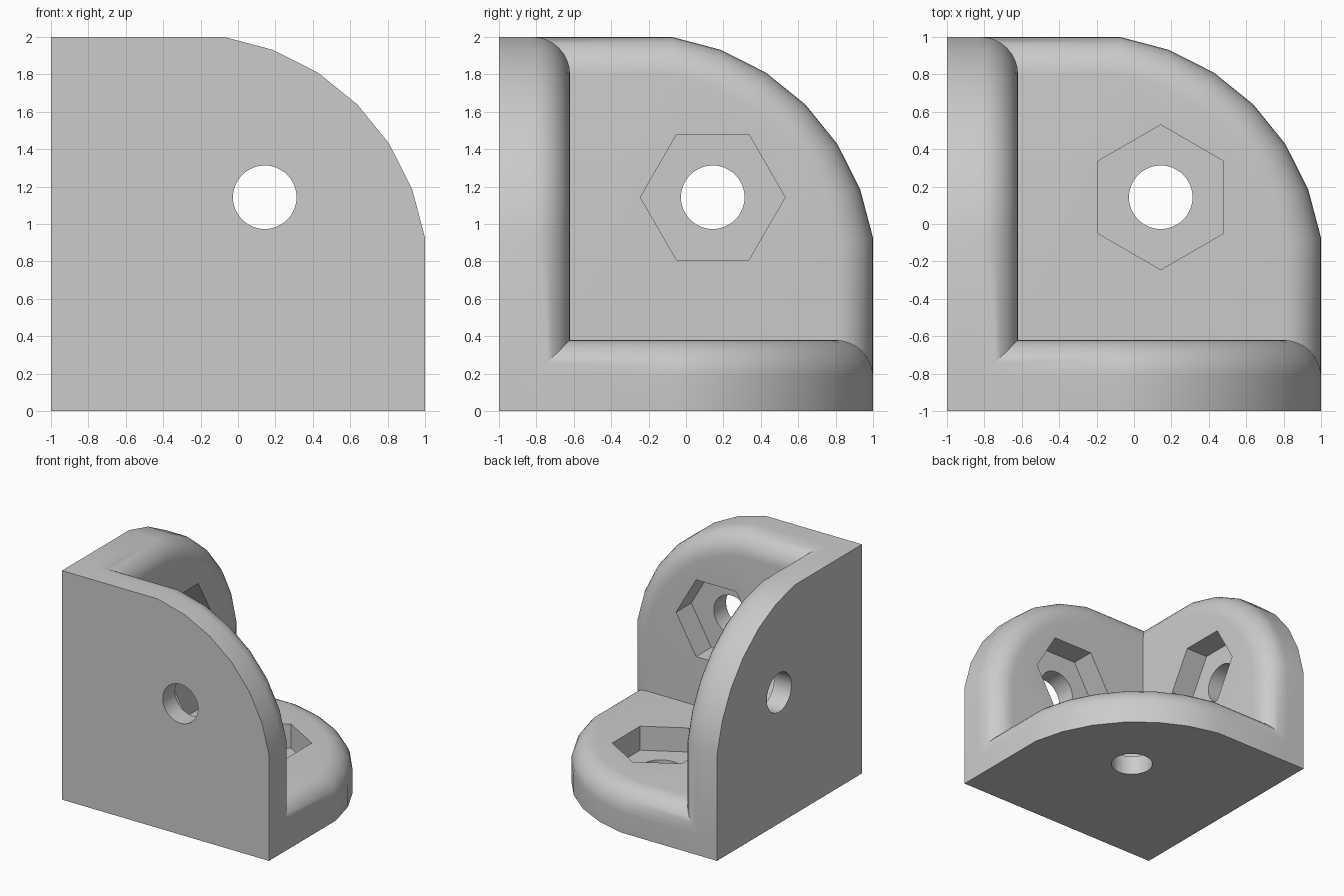
import bpy
import bmesh
from math import acos, cos, sin, pi, radians

cube = bpy.data.objects.get("Cube")
if cube:
    bpy.data.objects.remove(cube, do_unlink=True)

SIZE = 2.0        # plate side
THICK = 0.38      # plate thickness
FILLET = 0.2      # rounding of the inner rim
ARC_C, ARC_R = 0.73, 1.285   # corner arc centre and radius
HOLE_C = 1.143    # bolt hole centre, from the bracket corner
HOLE_R, NUT_R, NUT_DEPTH = 0.17, 0.387, 0.21

grey = bpy.data.materials.new("light grey")
grey.use_nodes = True
colour = (0.6, 0.6, 0.6, 1)
grey.diffuse_color = colour
grey.node_tree.nodes["Principled BSDF"].inputs["Base Color"].default_value = colour

# Plate coordinates (u, v, height above the outer face) to model space
floor = lambda u, v, w: (u - 1, v - 1, w)
side = lambda u, v, w: (w - 1, u - 1, v)
front = lambda u, v, w: (u - 1, w - 1, v)


def loft(name, loops, place):
    """Closed solid through a stack of loops of (u, v, w) points."""
    bm = bmesh.new()
    rings = [[bm.verts.new(place(*p)) for p in loop] for loop in loops]
    n = len(rings[0])
    for low, high in zip(rings, rings[1:]):
        for i in range(n):
            j = (i + 1) % n
            bm.faces.new((low[i], low[j], high[j], high[i]))
    bm.faces.new(rings[0][::-1])
    bm.faces.new(rings[-1])
    bmesh.ops.recalc_face_normals(bm, faces=bm.faces)
    mesh = bpy.data.meshes.new(name)
    bm.to_mesh(mesh)
    bm.free()
    mesh.materials.append(grey)
    obj = bpy.data.objects.new(name, mesh)
    bpy.context.collection.objects.link(obj)
    return obj


def outline(inset, w):
    """Square with one faceted round corner, inset along its free edges."""
    edge, r = SIZE - inset, ARC_R - inset
    a = acos((edge - ARC_C) / r)
    angles = [a + (pi / 2 - 2 * a) * i / 6 for i in range(7)]
    arc = [(ARC_C + r * cos(t), ARC_C + r * sin(t), w) for t in angles]
    return [(0, 0, w), (edge, 0, w)] + arc + [(0, edge, w)]


def plate(name, place):
    steps = [pi / 2 * i / 8 for i in range(9)]
    rim = [outline(FILLET * (1 - cos(t)), THICK - FILLET + FILLET * sin(t)) for t in steps]
    return loft(name, [outline(0, 0)] + rim, place)


def prism(name, place, sides, radius, low, high, turn=0):
    angles = [turn + 2 * pi * i / sides for i in range(sides)]
    loops = [[(HOLE_C + radius * cos(t), HOLE_C + radius * sin(t), w) for t in angles]
             for w in (low, high)]
    obj = loft(name, loops, place)
    obj.hide_render = True
    return obj


def combine(target, tool, operation):
    mod = target.modifiers.new(operation.lower(), "BOOLEAN")
    mod.operation, mod.solver, mod.object = operation, "EXACT", tool
    bpy.context.view_layer.objects.active = target
    bpy.ops.object.modifier_apply(modifier=mod.name)
    bpy.data.objects.remove(tool, do_unlink=True)


# Three plates joined at one corner
bracket = plate("corner_bracket", floor)
combine(bracket, plate("side_plate", side), "UNION")
combine(bracket, plate("front_plate", front), "UNION")

# Bolt hole and hexagonal nut recess in each plate
for place, turn in ((floor, pi / 2), (side, 0), (front, 0)):
    combine(bracket, prism("nut_cutter", place, 6, NUT_R, THICK - NUT_DEPTH, THICK + 0.1, turn), "DIFFERENCE")
    combine(bracket, prism("hole_cutter", place, 48, HOLE_R, -0.1, THICK + 0.1), "DIFFERENCE")

# Smooth rims, crisp edges
bpy.ops.object.select_all(action="DESELECT")
bracket.select_set(True)
bpy.context.view_layer.objects.active = bracket
bpy.ops.object.shade_smooth_by_angle(angle=radians(30))
